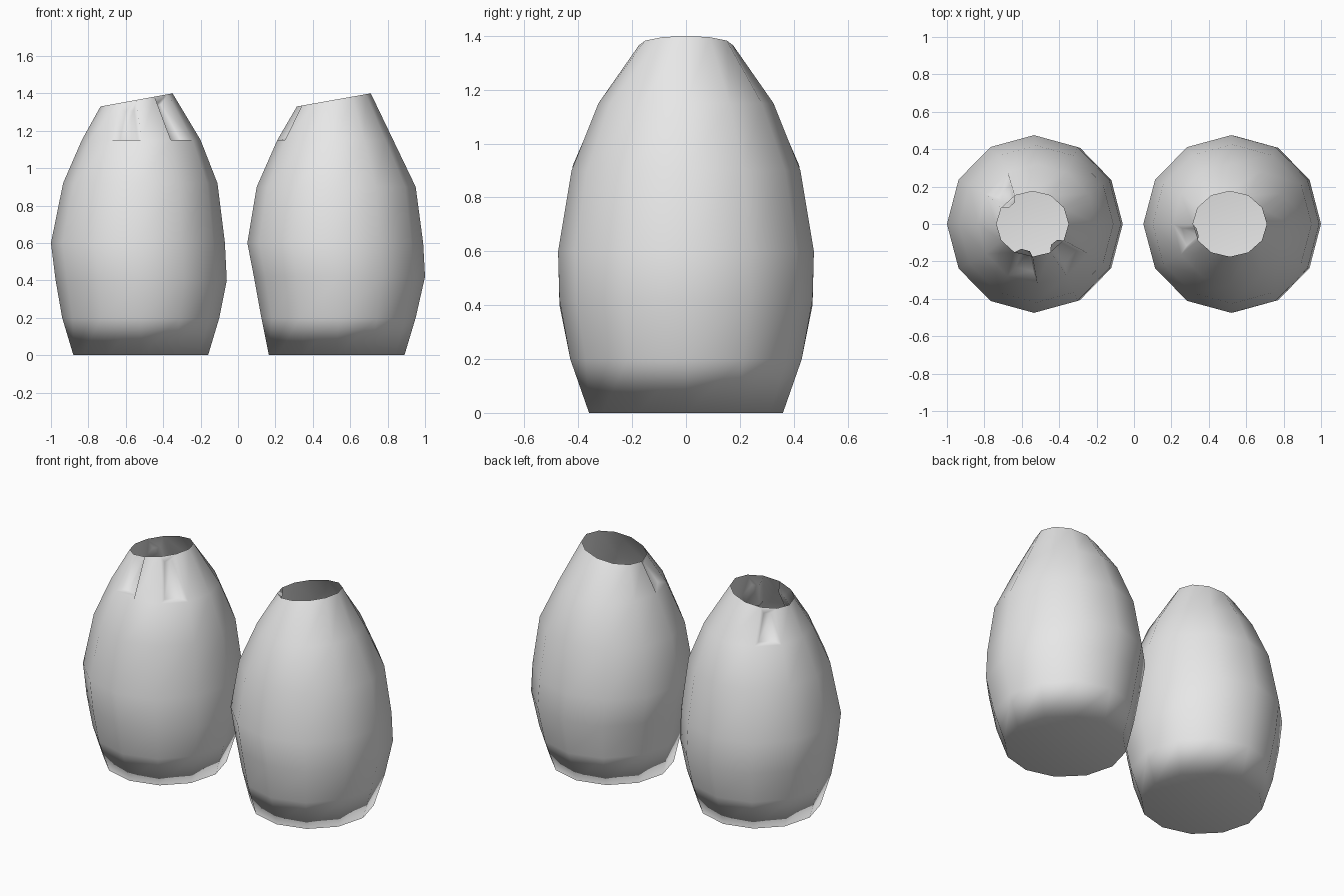
import bpy
import bmesh
import math

cube = bpy.data.objects.get("Cube")
if cube:
    bpy.data.objects.remove(cube, do_unlink=True)

SIDES = 12

clay = bpy.data.materials.new("plain grey clay")
clay.use_nodes = True
clay.diffuse_color = (0.8, 0.8, 0.8, 1)
clay.node_tree.nodes["Principled BSDF"].inputs["Base Color"].default_value = (0.8, 0.8, 0.8, 1)


def make_vase(name, rings, dents, depth):
    """Loft faceted rings of (height, x min, x max, y radius), open at the top."""
    bm = bmesh.new()
    loops = []
    for i, (z, x0, x1, ry) in enumerate(rings):
        tilt = 0.035 if i == len(rings) - 1 else 0
        loop = []
        for k in range(SIDES):
            a = math.tau * k / SIDES
            x = (x0 + x1) / 2 + (x1 - x0) / 2 * math.cos(a)
            loop.append(bm.verts.new((x, ry * math.sin(a), z + tilt * math.cos(a))))
        loops.append(loop)

    # Base and walls
    bm.faces.new(reversed(loops[0]))
    band = []
    for low, high in zip(loops, loops[1:]):
        band = []
        for k in range(SIDES):
            n = (k + 1) % SIDES
            band.append(bm.faces.new((low[k], low[n], high[n], high[k])))
    bm.normal_update()

    # Pinched dents in the neck
    bmesh.ops.inset_individual(bm, faces=[band[k] for k in dents],
                               thickness=0.03, depth=-depth, use_even_offset=True)

    mesh = bpy.data.meshes.new(name)
    bm.to_mesh(mesh)
    bm.free()
    mesh.materials.append(clay)
    for face in mesh.polygons:
        face.use_smooth = True
    vase = bpy.data.objects.new(name, mesh)
    bpy.context.collection.objects.link(vase)

    # Large faces dominate the soft shading
    soft = vase.modifiers.new("soft_shading", 'WEIGHTED_NORMAL')
    soft.mode = 'FACE_AREA'
    return vase


# Vase with a crumpled neck
make_vase("right_vase", [
    (0, -0.88, -0.16, 0.36),
    (0.2, -0.94, -0.10, 0.43),
    (0.4, -0.975, -0.06, 0.47),
    (0.6, -1.0, -0.07, 0.475),
    (0.92, -0.935, -0.11, 0.42),
    (1.15, -0.835, -0.20, 0.32),
    (1.365, -0.735, -0.35, 0.175),
], dents=(4, 8, 10), depth=0.05)

# Vase with a single shallow dent
make_vase("left_vase", [
    (0, 0.165, 0.89, 0.36),
    (0.2, 0.125, 0.95, 0.43),
    (0.42, 0.085, 1.0, 0.47),
    (0.6, 0.05, 0.99, 0.475),
    (0.9, 0.10, 0.95, 0.425),
    (1.15, 0.21, 0.83, 0.325),
    (1.365, 0.315, 0.71, 0.175),
], dents=(6,), depth=0.03)
